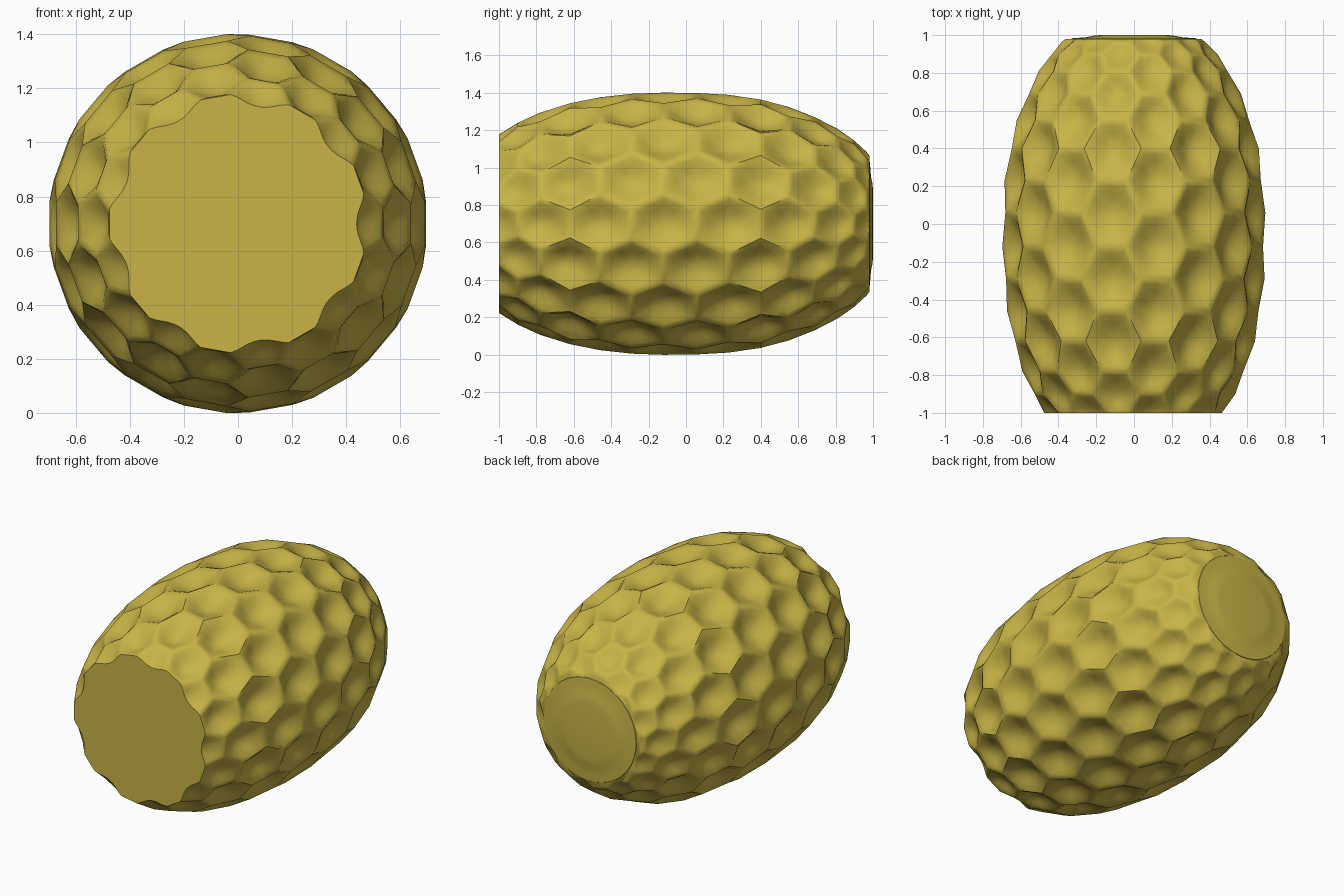
import bpy, bmesh, math
from mathutils import Vector

if "Cube" in bpy.data.objects:
    bpy.data.objects.remove(bpy.data.objects["Cube"])

mat = bpy.data.materials.new("golden yellow")
mat.diffuse_color = (0.577, 0.456, 0.062, 1)
mat.use_nodes = True
mat.node_tree.nodes["Principled BSDF"].inputs["Base Color"].default_value = mat.diffuse_color

CZ = 0.70          # height of the long axis
COLS = 18          # columns of dimples around the body
# (y, radius) of each hexagon row, front to back
ROWS = [(-1.16, .37), (-1.08, .425), (-1.0, .478), (-.9, .54), (-.78, .595), (-.62, .645),
        (-.46, .677), (-.29, .696), (-.12, .702), (.06, .70), (.23, .69), (.40, .665),
        (.55, .625), (.69, .57), (.81, .508), (.90, .445), (.965, .385), (1.015, .32), (1.05, .25)]
# (scale of ring, depth) from the rim of a cell to its centre
DIMPLE = [(1, 0), (.82, .009), (.62, .026), (.42, .043), (.22, .053)]
DEEP = .058


def polar(deg, y, r):
    a = math.radians(deg)
    return Vector((r * math.cos(a), y, CZ + r * math.sin(a)))


def sink(p, d):
    out = Vector((p.x, 0, p.z - CZ)).normalized()
    return p - out * d


def finish(bm, name, angle):
    me = bpy.data.meshes.new(name)
    bmesh.ops.recalc_face_normals(bm, faces=bm.faces)
    bm.to_mesh(me)
    bm.free()
    me.materials.append(mat)
    ob = bpy.data.objects.new(name, me)
    bpy.context.collection.objects.link(ob)
    bpy.context.view_layer.objects.active = ob
    ob.select_set(True)
    bpy.ops.object.shade_smooth_by_angle(angle=math.radians(angle))
    ob.select_set(False)


# Dimpled body: staggered hexagon cells, each sunk towards its centre
bm = bmesh.new()
step = 360 / COLS
for j in range(1, len(ROWS) - 1):
    depth = min(1.0, (ROWS[j + 1][0] - ROWS[j - 1][0]) / .32)
    for c in range(j % 2, COLS, 2):
        a = c * step
        six = [polar(a + da * step, *ROWS[j + dj]) for da, dj in
               ((-1/3, -1), (1/3, -1), (2/3, 0), (1/3, 1), (-1/3, 1), (-2/3, 0))]
        rim = []
        for i, p in enumerate(six):
            rim += [p, (p + six[(i + 1) % 6]) / 2]
        mid = sum(six, Vector()) / 6
        rings = [[bm.verts.new(sink(mid.lerp(p, s), d * depth)) for p in rim] for s, d in DIMPLE]
        tip = bm.verts.new(sink(mid, DEEP * depth))
        n = len(rim)
        for r0, r1 in zip(rings, rings[1:]):
            for i in range(n):
                k = (i + 1) % n
                bm.faces.new((r0[i], r0[k], r1[k], r1[i]))
        for i in range(n):
            bm.faces.new((rings[-1][i], rings[-1][(i + 1) % n], tip))
bmesh.ops.remove_doubles(bm, verts=bm.verts, dist=1e-4)

# Flat cuts at both ends
for y, s in ((-1.0, -1), (.98, 1)):
    bmesh.ops.bisect_plane(bm, geom=bm.verts[:] + bm.edges[:] + bm.faces[:], dist=1e-5,
                           plane_co=(0, y, 0), plane_no=(0, s, 0), clear_outer=True)
    edges = [e for e in bm.edges if e.is_boundary and all(abs(v.co.y - y) < 1e-3 for v in e.verts)]
    bmesh.ops.holes_fill(bm, edges=edges, sides=0)
finish(bm, "dimpled_body", 55)

# Low raised disc on the back end
bm = bmesh.new()
prof = [(.335, .975), (.33, .983), (.29, .986), (.25, .989), (.22, .996), (.18, 1.0)]
N = 48
rings = [[bm.verts.new(polar(360 * i / N, y, r)) for i in range(N)] for r, y in prof]
for r0, r1 in zip(rings, rings[1:]):
    for i in range(N):
        k = (i + 1) % N
        bm.faces.new((r0[i], r0[k], r1[k], r1[i]))
bm.faces.new(rings[-1])
bm.faces.new(rings[0])
finish(bm, "back_disc", 50)
